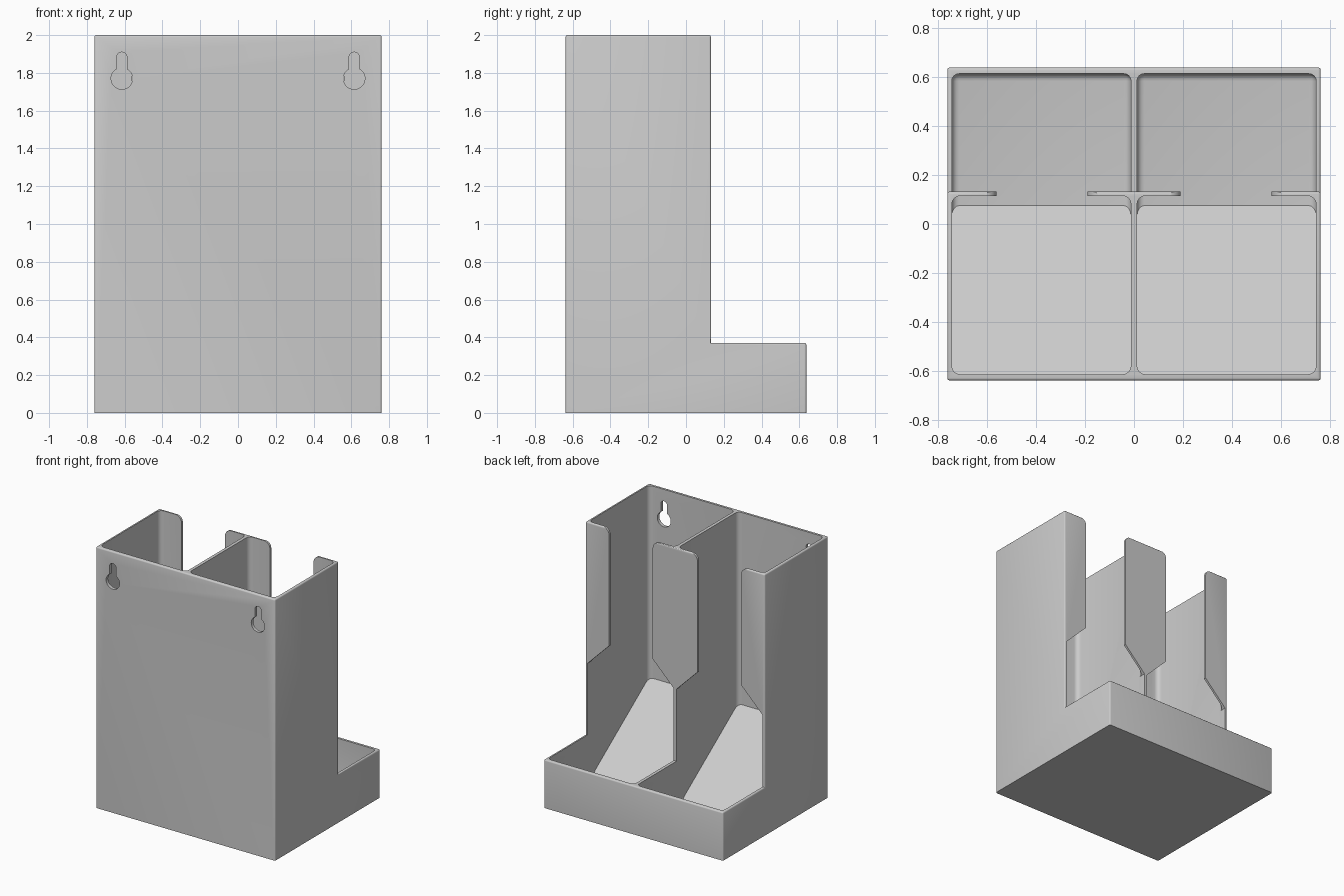
import bpy, bmesh, math
from mathutils import Vector

if "Cube" in bpy.data.objects:
    bpy.data.objects.remove(bpy.data.objects["Cube"], do_unlink=True)

grey = bpy.data.materials.new("plain_grey")
grey.use_nodes = True
grey.diffuse_color = (0.6, 0.6, 0.6, 1)
grey.node_tree.nodes["Principled BSDF"].inputs["Base Color"].default_value = (0.6, 0.6, 0.6, 1)

# Key dimensions
HALF_W, HALF_D, TOP = 0.76, 0.637, 2.0
LIP_Y, TRAY_Z, FLOOR = 0.132, 0.37, 0.04
IN_X0, IN_X1, IN_Y = 0.012, 0.742, 0.612


def prism(name, points, axis, start, end, bevel=0, pick=None, segments=4):
    """Extrude a 2D outline along an axis; optionally round the picked edges."""
    bm = bmesh.new()

    def place(a, b):
        return {"x": (start, a, b), "y": (a, start, b), "z": (a, b, start)}[axis]

    face = bm.faces.new([bm.verts.new(place(a, b)) for a, b in points])
    new = bmesh.ops.extrude_face_region(bm, geom=[face])["geom"]
    shift = Vector([end - start if c == axis else 0 for c in "xyz"])
    bmesh.ops.translate(bm, vec=shift, verts=[v for v in new if isinstance(v, bmesh.types.BMVert)])
    bmesh.ops.recalc_face_normals(bm, faces=bm.faces)
    if bevel:
        edges = [e for e in bm.edges if pick(e)]
        bmesh.ops.bevel(bm, geom=edges, offset=bevel, segments=segments,
                        profile=0.5, affect="EDGES", clamp_overlap=True)
    mesh = bpy.data.meshes.new(name)
    bm.to_mesh(mesh)
    bm.free()
    mesh.materials.append(grey)
    obj = bpy.data.objects.new(name, mesh)
    bpy.context.collection.objects.link(obj)
    return obj


def rect(x0, x1, y0, y1):
    return [(x0, y0), (x1, y0), (x1, y1), (x0, y1)]


def arc(cx, cz, r, a0, a1, n):
    return [(cx + r * math.cos(math.radians(a0 + (a1 - a0) * i / n)),
             cz + r * math.sin(math.radians(a0 + (a1 - a0) * i / n))) for i in range(n + 1)]


def cut(target, cutter):
    cutter.hide_render = True
    mod = target.modifiers.new("cut", "BOOLEAN")
    mod.operation, mod.solver, mod.object = "DIFFERENCE", "EXACT", cutter
    bpy.context.view_layer.objects.active = target
    bpy.ops.object.modifier_apply(modifier=mod.name)
    bpy.data.objects.remove(cutter, do_unlink=True)


def upright(e):
    a, b = e.verts
    return abs(a.co.z - b.co.z) > 0.1


def outer_edge(e):
    mid = (e.verts[0].co + e.verts[1].co) / 2
    concave = abs(mid.y - LIP_Y) < 0.001 and abs(mid.z - TRAY_Z) < 0.001
    return mid.z > 0.01 and not concave


def tray_edge(e):
    mid = (e.verts[0].co + e.verts[1].co) / 2
    return mid.z < 0.5 and mid.y > -0.3


# Outer body: tall bins at the wall side, low tray in front of them
body = prism("dispenser_body",
             [(-HALF_D, 0), (HALF_D, 0), (HALF_D, TRAY_Z), (LIP_Y, TRAY_Z), (LIP_Y, TOP), (-HALF_D, TOP)],
             "x", -HALF_W, HALF_W, 0.01, outer_edge, 3)

for side in (-1, 1):
    def mirror(points):
        return [(side * x, z) for x, z in points]

    # Tall bin hollow with rounded corners
    cut(body, prism("bin_cutter", mirror(rect(IN_X0, IN_X1, -IN_Y, 0.115)), "z", 0.2, 2.2,
                    0.035, upright))
    # Tray hollow with a rounded floor edge
    cut(body, prism("tray_cutter", mirror(rect(IN_X0, IN_X1, -0.4, IN_Y)), "z", FLOOR, 0.6,
                    0.03, tray_edge))
    # Opening between the retaining lips, widening to the full bin below
    r = 0.05
    left, right, knee = 0.19, 0.56, 1.1
    outline = [(IN_X0, 0.3), (IN_X1, 0.3), (IN_X1, knee - (IN_X1 - right)), (right, knee)]
    outline += arc(right + r, TOP - r, r, 180, 90, 6) + [(right + r, 2.2), (left - r, 2.2)]
    outline += arc(left - r, TOP - r, r, 90, 0, 6)
    outline += [(left, knee), (IN_X0, knee - (left - IN_X0))]
    cut(body, prism("opening_cutter", mirror(outline), "y", 0.065, 0.3))
    # Keyhole for hanging
    hole_r, slot_r = 0.057, 0.027
    tilt = math.degrees(math.acos(slot_r / hole_r))
    keyhole = arc(0.615, 1.77, hole_r, tilt, -180 - tilt, 24) + arc(0.615, 1.883, slot_r, 180, 0, 10)
    cut(body, prism("keyhole_cutter", mirror(keyhole), "y", -0.8, -0.5))

    # Sloped floor that feeds items to the tray
    x0, x1 = sorted((side * (IN_X0 - 0.006), side * (IN_X1 + 0.008)))
    prism("left_ramp" if side > 0 else "right_ramp",
          [(-IN_Y - 0.01, 0.02), (0.1, 0.02), (0.075, FLOOR), (-IN_Y - 0.01, 0.535)], "x", x0, x1)

# Smooth the rounded edges, keep the flat ones sharp
bpy.ops.object.select_all(action="DESELECT")
body.select_set(True)
bpy.context.view_layer.objects.active = body
bpy.ops.object.shade_smooth_by_angle(angle=math.radians(35))
